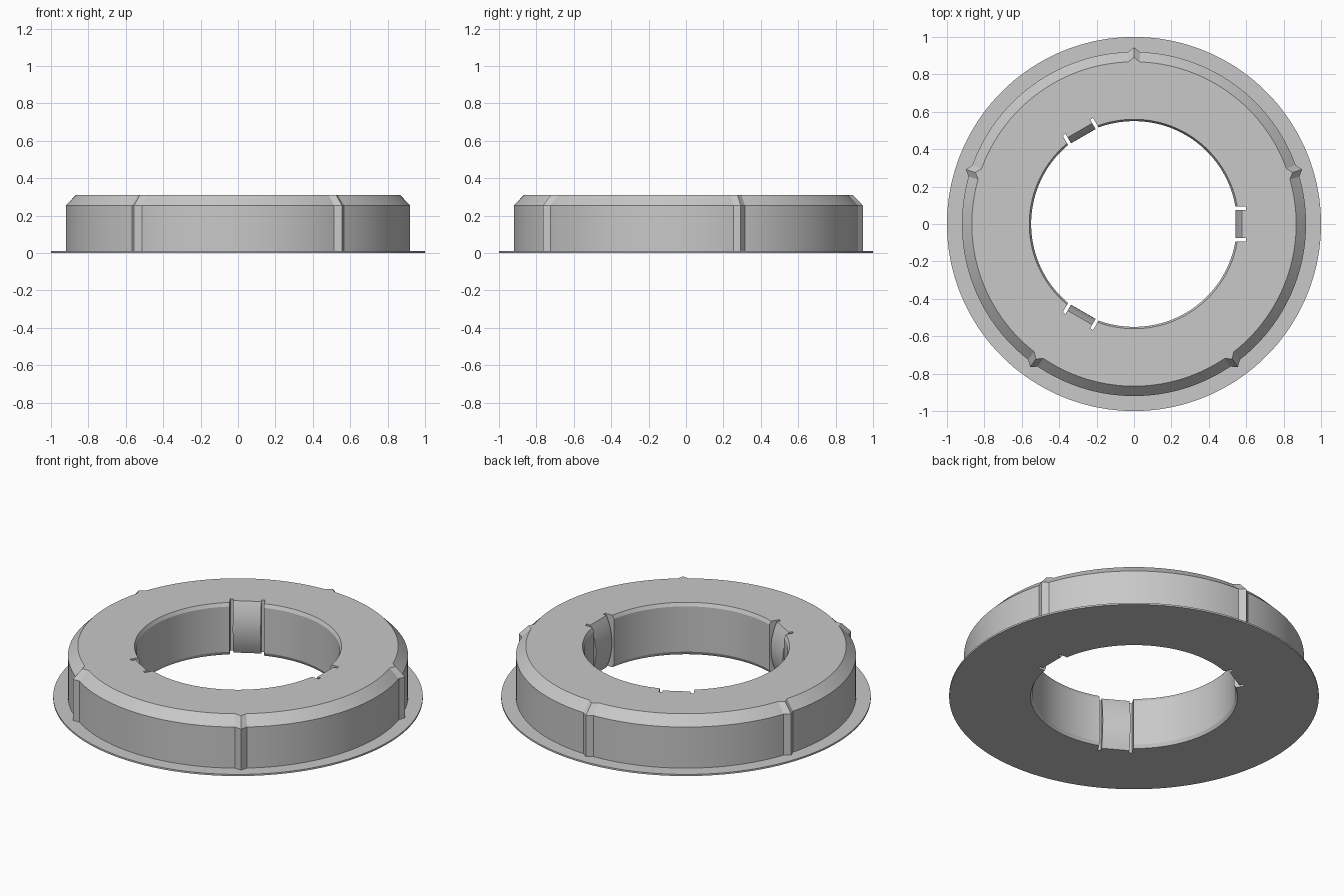
import bpy, bmesh, math
from mathutils import Matrix

if "Cube" in bpy.data.objects:
    bpy.data.objects.remove(bpy.data.objects["Cube"])

grey = bpy.data.materials.new("light_grey")
grey.diffuse_color = (0.58, 0.58, 0.58, 1)
grey.use_nodes = True
grey.node_tree.nodes["Principled BSDF"].inputs["Base Color"].default_value = grey.diffuse_color


def make_object(name, bm):
    bmesh.ops.recalc_face_normals(bm, faces=bm.faces)
    mesh = bpy.data.meshes.new(name)
    bm.to_mesh(mesh)
    bm.free()
    mesh.materials.append(grey)
    ob = bpy.data.objects.new(name, mesh)
    bpy.context.collection.objects.link(ob)
    return ob


def smooth(ob):
    bpy.ops.object.select_all(action='DESELECT')
    ob.select_set(True)
    bpy.context.view_layer.objects.active = ob
    bpy.ops.object.shade_smooth_by_angle(angle=math.radians(25))


def prism(name, outline, half_width, angle):
    """Extrude a closed radius/height outline sideways and turn it about z."""
    bm = bmesh.new()
    a = [bm.verts.new((x, -half_width, z)) for x, z in outline]
    b = [bm.verts.new((x, half_width, z)) for x, z in outline]
    bm.faces.new(a)
    bm.faces.new(b)
    n = len(a)
    for i in range(n):
        j = (i + 1) % n
        bm.faces.new((a[i], a[j], b[j], b[i]))
    bm.transform(Matrix.Rotation(angle, 4, 'Z'))
    return make_object(name, bm)


# Ring section: radius, height, and how far the ridge stands out there
H = 0.31
section = [(0.56, 0, 0), (1.0, 0, 0), (1.0, 0.01, 0), (0.92, 0.01, 0.025),
           (0.92, 0.255, 0.025), (0.867, H, 0.025), (0.56, H, 0),
           (0.55, H - 0.02, 0), (0.55, 0.02, 0)]

# Lathed ring body with five pointed ridges
bm = bmesh.new()
rings = []
for deg in range(0, 360, 2):
    t = math.radians(deg)
    ridge = 1 if deg % 72 == 18 else 0
    rings.append([bm.verts.new(((r + d * ridge) * math.cos(t),
                                (r + d * ridge) * math.sin(t), z))
                  for r, z, d in section])
for k in range(len(rings)):
    p, q = rings[k], rings[(k + 1) % len(rings)]
    for i in range(len(section)):
        j = (i + 1) % len(section)
        bm.faces.new((p[i], p[j], q[j], q[i]))
body = make_object("ring_body", bm)

# Pockets cut in the bore, leaving a narrow slot on each side of a tab
pocket = [(0.5, -0.1), (0.6, -0.1), (0.6, 0.5), (0.5, 0.5)]
for k in range(3):
    cutter = prism("pocket_cutter", pocket, 0.094, k * math.tau / 3)
    cutter.hide_render = True
    cutter.hide_set(True)
    mod = body.modifiers.new("pocket", 'BOOLEAN')
    mod.object = cutter
    mod.operation = 'DIFFERENCE'
    mod.solver = 'EXACT'
bpy.context.view_layer.objects.active = body
body.select_set(True)
for mod in list(body.modifiers):
    bpy.ops.object.modifier_apply(modifier=mod.name)
for ob in [o for o in bpy.data.objects if o.name.startswith("pocket_cutter")]:
    bpy.data.objects.remove(ob)
smooth(body)

# Grip tabs with a face that bulges towards the bore
N = 16
face = [(0.578 - 0.036 * (1 - (2 * i / N - 1) ** 2), H * i / N)
        for i in range(N + 1)]
for k in range(3):
    tab = prism("grip_tab", face + [(0.602, H), (0.602, 0)], 0.076,
                k * math.tau / 3)
    smooth(tab)
